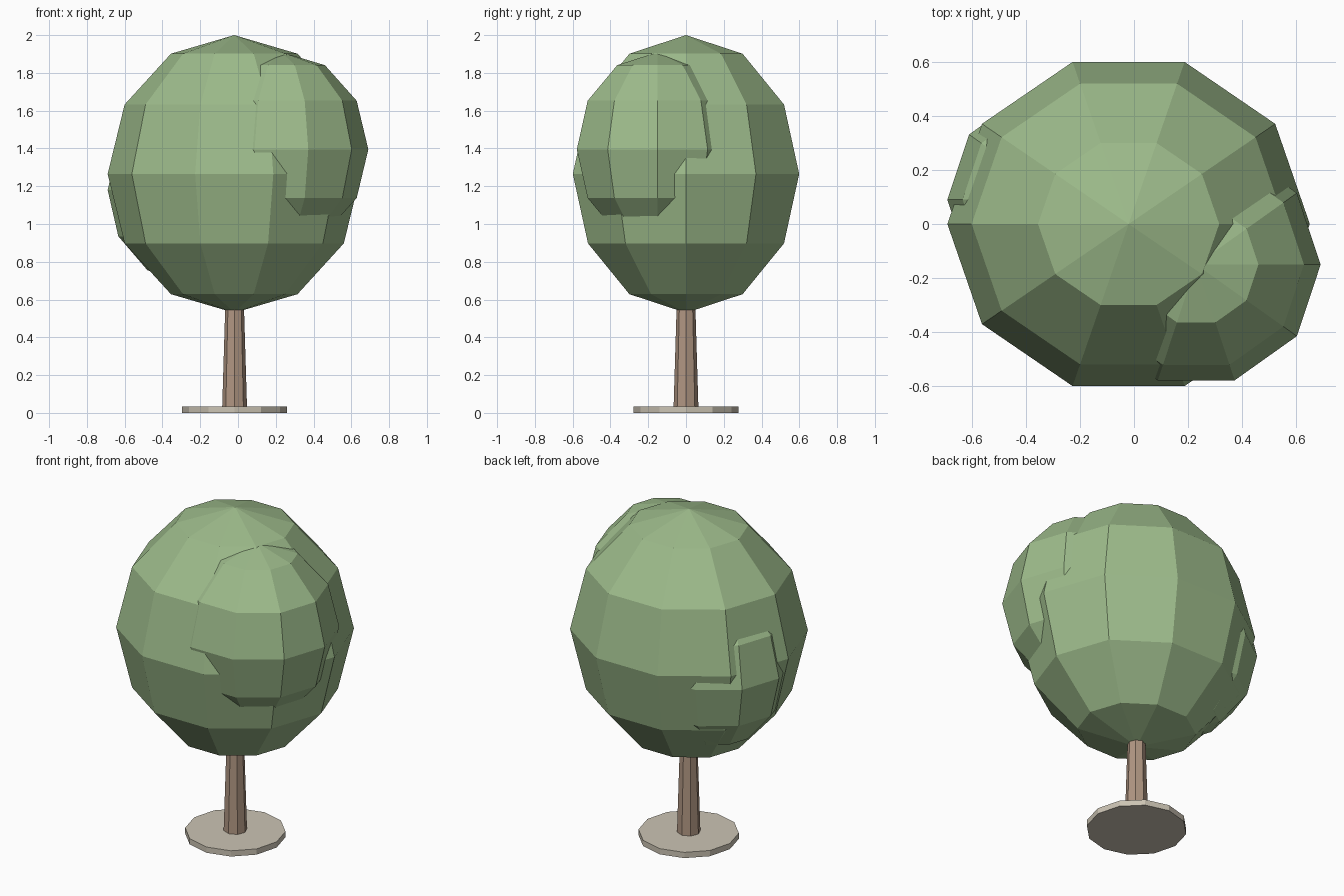
import bpy, bmesh
from math import sin, cos, pi

if "Cube" in bpy.data.objects:
    bpy.data.objects.remove(bpy.data.objects["Cube"])


def material(name, rgb):
    m = bpy.data.materials.new(name)
    m.diffuse_color = (*rgb, 1.0)
    m.use_nodes = True
    m.node_tree.nodes["Principled BSDF"].inputs["Base Color"].default_value = m.diffuse_color
    return m


GREEN = material("leaf green", (0.337, 0.497, 0.258))
BROWN = material("bark brown", (0.434, 0.305, 0.223))
STONE = material("pale stone", (0.60, 0.55, 0.455))


def lathe(name, profile, sides, mat, centre, scale=(1, 1, 1)):
    """Revolve (radius, height) points round z; radius 0 makes a pole."""
    bm = bmesh.new()
    rings = []
    for r, h in profile:
        count = sides if r > 1e-6 else 1
        rings.append([bm.verts.new((centre[0] + scale[0] * r * cos(2 * pi * i / sides),
                                    centre[1] + scale[1] * r * sin(2 * pi * i / sides),
                                    centre[2] + scale[2] * h)) for i in range(count)])
    for a, b in zip(rings, rings[1:]):
        for i in range(sides):
            j = (i + 1) % sides
            quad = [a[i % len(a)], a[j % len(a)], b[j % len(b)], b[i % len(b)]]
            bm.faces.new(list(dict.fromkeys(quad)))
    for ring in (rings[0], rings[-1]):
        if len(ring) > 1:
            bm.faces.new(ring)
    bmesh.ops.recalc_face_normals(bm, faces=bm.faces)
    mesh = bpy.data.meshes.new(name)
    bm.to_mesh(mesh)
    bm.free()
    mesh.materials.append(mat)
    obj = bpy.data.objects.new(name, mesh)
    bpy.context.collection.objects.link(obj)
    return obj


# Ground disc and tapered trunk
lathe("base_disc", [(0.278, 0), (0.278, 0.035)], 12, STONE, (-0.018, 0, 0))
lathe("trunk", [(0.066, 0.02), (0.046, 0.68)], 8, BROWN, (-0.018, 0, 0))

# Foliage: one big faceted ball with two smaller ones bulging out of it
ball = [(sin(pi * k / 6) if 0 < k < 6 else 0, -cos(pi * k / 6)) for k in range(7)]
for name, centre, radii in (
        ("main_crown", (-0.02, 0, 1.265), (0.67, 0.63, 0.735)),
        ("front_right_foliage", (0.23, -0.15, 1.395), (0.46, 0.45, 0.515)),
        ("back_left_foliage", (-0.27, 0.09, 1.18), (0.42, 0.41, 0.49))):
    lathe(name, ball, 10, GREEN, centre, radii)
